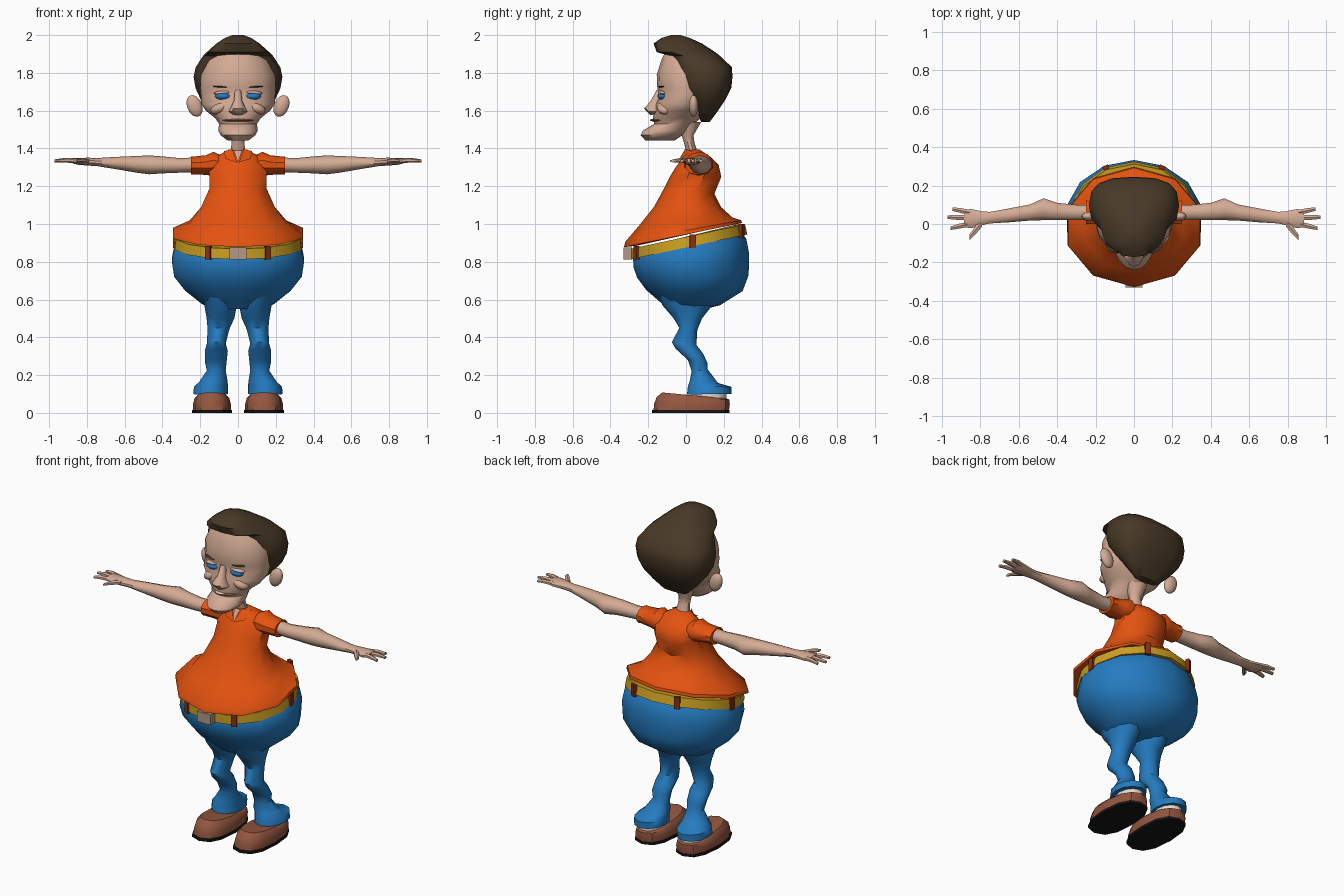
import bpy, bmesh, math
from mathutils import Matrix, Vector


def material(name, rgb):
    m = bpy.data.materials.new(name)
    m.diffuse_color = (*rgb, 1)
    return m


ORANGE = material("orange cloth", (0.78, 0.085, 0.005))
BLUE = material("blue denim", (0.018, 0.2, 0.53))
HAIR = material("dark brown hair", (0.065, 0.04, 0.02))
SKIN = material("skin", (0.66, 0.41, 0.3))
YELLOW = material("yellow leather", (0.6, 0.35, 0.015))
RUST = material("rust loops", (0.25, 0.03, 0.006))
SHOE = material("shoe brown", (0.3, 0.095, 0.05))
SOLE = material("black rubber", (0.008, 0.008, 0.008))
BUCKLE = material("buckle tan", (0.45, 0.32, 0.25))
SOCK = material("pale sock", (0.75, 0.7, 0.62))


def finish(name, bm, mat, mirror=False, angle=42):
    bmesh.ops.recalc_face_normals(bm, faces=bm.faces)
    me = bpy.data.meshes.new(name)
    bm.to_mesh(me)
    bm.free()
    me.materials.append(mat)
    me.shade_smooth()
    me.set_sharp_from_angle(angle=math.radians(angle))
    ob = bpy.data.objects.new(name, me)
    bpy.context.collection.objects.link(ob)
    if mirror:
        ob.modifiers.new("mirror", 'MIRROR')
    return ob


def unit(n, e):
    pts = []
    for i in range(n):
        a = 2 * math.pi * i / n
        s, c = math.sin(a), -math.cos(a)
        pts.append((math.copysign(abs(s) ** (2 / e), s), math.copysign(abs(c) ** (2 / e), c)))
    w = max(p[0] for p in pts)
    return [(x / w, y) for x, y in pts]


def loft(name, rings, mat, mirror=False, angle=42):
    bm = bmesh.new()
    vs = [[bm.verts.new(p) for p in r] for r in rings]
    n = len(vs[0])
    for a, b in zip(vs, vs[1:]):
        for i in range(n):
            bm.faces.new((a[i], a[(i + 1) % n], b[(i + 1) % n], b[i]))
    bm.faces.new(vs[0])
    bm.faces.new(vs[-1])
    return finish(name, bm, mat, mirror, angle)


def stack(name, secs, mat, n=12, e=2, cx=None, **kw):
    """Upright loft; section = ([centre x,] half width, front y, front z, back y, back z)."""
    rings = []
    for s in secs:
        x0, hw, yf, zf, yb, zb = s if len(s) == 6 else (cx or 0, *s)
        rings.append([(x0 + hw * u, (yf + yb) / 2 + (yb - yf) / 2 * v,
                       (zf + zb) / 2 + (zb - zf) / 2 * v) for u, v in unit(n, e)])
    return loft(name, rings, mat, **kw)


def limb(name, secs, mat, n=8):
    """Sideways loft, mirrored; section = (x, centre y, centre z, y radius, z radius)."""
    return loft(name, [[(x, y + ry * u, z + rz * v) for u, v in unit(n, 2)]
                       for x, y, z, ry, rz in secs], mat, mirror=True)


def ball(name, loc, rad, mat, mirror=False, rot=0, seg=14):
    bm = bmesh.new()
    m = Matrix.Translation(loc) @ Matrix.Rotation(rot, 4, 'Y') @ Matrix.Diagonal((*rad, 1))
    bmesh.ops.create_uvsphere(bm, u_segments=seg, v_segments=8, radius=1, matrix=m)
    return finish(name, bm, mat, mirror, 60)


def box(name, loc, size, mat, mirror=False, rot=0):
    bm = bmesh.new()
    m = Matrix.Translation(loc) @ Matrix.Rotation(rot, 4, 'Z') @ Matrix.Diagonal((*size, 1))
    bmesh.ops.create_cube(bm, size=1, matrix=m)
    return finish(name, bm, mat, mirror)


# Shoes, soles and socks
stack("sole", [(.106, -.18, 0, .23, 0), (.106, -.18, .016, .23, .016)], SOLE,
      e=2.5, cx=.138, mirror=True)
stack("shoe", [(.1, -.172, .016, .228, .016), (.1, -.168, .05, .232, .045),
               (.092, -.155, .085, .23, .07), (.078, -.125, .108, .215, .076)],
      SHOE, e=2.5, cx=.138, mirror=True)
stack("sock", [(.07, .03, .06, .215, .06), (.07, .03, .11, .215, .11)], SOCK, cx=.14, mirror=True)

# Trousers: legs and round seat
stack("trouser_leg", [
    (.144, .08, .02, .1, .225, .1), (.145, .092, .005, .098, .24, .1),
    (.143, .09, .01, .14, .24, .138), (.13, .075, .02, .17, .17, .158),
    (.115, .05, .03, .22, .115, .23), (.118, .058, .01, .28, .113, .265),
    (.115, .061, -.055, .34, .09, .315), (.115, .05, -.075, .375, .055, .36),
    (.103, .058, -.035, .45, .06, .44), (.093, .073, -.065, .5, .085, .5),
    (.092, .086, -.125, .57, .14, .57), (.1, .1, -.15, .63, .17, .63)], BLUE, mirror=True)
stack("trouser_seat", [
    (.14, -.1, .55, .1, .55), (.19, -.135, .585, .18, .57), (.28, -.21, .65, .3, .645),
    (.338, -.258, .715, .332, .73), (.35, -.278, .77, .333, .85),
    (.338, -.28, .82, .32, .92), (.315, -.265, .85, .285, .965)], BLUE, n=14)

# Belt with loops and buckle
stack("belt", [(.3, -.26, .82, .28, .95), (.335, -.298, .812, .325, .945),
               (.328, -.298, .868, .312, .998), (.29, -.26, .87, .27, .998)], YELLOW, n=14, angle=30)
for label, deg in (("front", 28), ("side", 94), ("back", 154)):
    a = math.radians(deg)
    y = .0135 - .312 * math.cos(a)
    box("belt_loop_" + label, (.334 * math.sin(a), y, .905 + .21 * (y - .0135)),
        (.032, .02, .072), RUST, True, a)
box("buckle", (0, -.308, .844), (.09, .045, .062), BUCKLE)

# Shirt body with flared, tilted hem
stack("shirt", [
    (.29, -.26, .885, .25, 1.0), (.345, -.328, .878, .297, 1.005), (.343, -.322, .905, .292, 1.02),
    (.255, -.25, .99, .245, 1.035), (.195, -.17, 1.09, .185, 1.09), (.152, -.11, 1.2, .15, 1.16),
    (.15, -.08, 1.26, .187, 1.25), (.16, -.055, 1.3, .172, 1.315), (.12, -.02, 1.35, .13, 1.355),
    (.05, 0, 1.39, .07, 1.395)], ORANGE, n=10)
limb("sleeve", [(.07, .065, 1.31, .06, .045), (.13, .068, 1.318, .075, .064),
                (.17, .065, 1.312, .066, .052), (.235, .06, 1.31, .06, .047),
                (.25, .06, 1.31, .062, .049), (.25, .06, 1.31, .045, .04)], ORANGE, n=10)

# Open neckline with a collar flap each side
bm = bmesh.new()
bm.faces.new([bm.verts.new(p) for p in ((0, -.044, 1.325), (.022, -.008, 1.39), (-.022, -.008, 1.39))])
finish("neck_opening", bm, SKIN)
bm = bmesh.new()
flap = [bm.verts.new(p) for p in ((.004, -.047, 1.325), (.065, -.034, 1.345),
                                  (.075, .03, 1.385), (.03, -.004, 1.398))]
bm.faces.new(flap)
finish("collar_flap", bm, ORANGE, True)

# Arms, hands and fingers
limb("arm", [(.2, .06, 1.315, .04, .04), (.3, .06, 1.31, .04, .038), (.4, .065, 1.313, .045, .045),
             (.47, .077, 1.313, .057, .05), (.54, .06, 1.316, .042, .044), (.65, .045, 1.323, .036, .032),
             (.75, .033, 1.328, .03, .021), (.79, .03, 1.33, .036, .021),
             (.85, .028, 1.332, .05, .018), (.885, .028, 1.336, .044, .012)], SKIN, n=10)
fingers = {"back": ((.85, .06), (.945, .078)), "middle": ((.86, .032), (.972, .036)),
           "front": ((.86, .0), (.955, -.022)), "thumb": ((.79, .01), (.855, -.068))}
for label, ((x0, y0), (x1, y1)) in fingers.items():
    r = .022 if label == "thumb" else .013
    limb("finger_" + label, [(x0, y0, 1.334, r, .013), ((x0 + x1) / 2, (y0 + y1) / 2, 1.338, r, .012),
                             (x1, y1, 1.334, r * .7, .008)], SKIN, n=6)

# Neck and head with a jutting chin
stack("neck", [(.042, .005, 1.36, .065, 1.37), (.034, -.008, 1.42, .045, 1.43),
               (.036, -.02, 1.46, .04, 1.47), (.06, -.05, 1.54, .08, 1.54)], SKIN, n=10)
stack("head", [(hw, yf, z, yb, z) for z, hw, yf, yb in (
    (1.442, .055, -.215, -.06), (1.47, .092, -.24, -.02), (1.495, .105, -.228, .01),
    (1.53, .1, -.168, .04), (1.56, .12, -.176, .08), (1.6, .17, -.165, .1),
    (1.635, .195, -.162, .12), (1.68, .197, -.142, .14), (1.72, .2, -.152, .15),
    (1.79, .198, -.155, .17), (1.87, .165, -.13, .16), (1.93, .1, -.1, .1))], SKIN, n=16)
ball("ear", (.23, .04, 1.625), (.04, .025, .06), SKIN, True, math.radians(22))

# Face
stack("nose", [(.025, -.19, 1.578, -.12, 1.58), (.05, -.208, 1.595, -.12, 1.595),
               (.04, -.222, 1.612, -.12, 1.615), (.022, -.188, 1.65, -.12, 1.655),
               (.016, -.155, 1.71, -.12, 1.71)], SKIN, n=10)
ball("eye", (.08, -.125, 1.677), (.042, .026, .02), BLUE, True)
ball("eyelid", (.08, -.122, 1.696), (.05, .026, .011), SKIN, True, math.radians(5))
ball("eyebrow", (.085, -.128, 1.726), (.05, .02, .004), HAIR, True, math.radians(-3))
ball("cheek", (.095, -.11, 1.615), (.055, .045, .03), SKIN, True, math.radians(25))
ball("lips", (0, -.12, 1.549), (.085, .07, .01), SHOE)
ball("teeth", (0, -.12, 1.553), (.045, .073, .004), SOCK)

# Hair cap with a forward quiff
stack("hair", [(hw, yf, z, yb, z) for z, hw, yf, yb in (
    (1.54, .08, .08, .125), (1.6, .145, .055, .17), (1.66, .198, .01, .21), (1.72, .225, -.035, .24),
    (1.78, .235, -.05, .246), (1.83, .224, -.06, .243), (1.89, .185, -.085, .18),
    (1.91, .165, -.155, .155), (1.955, .115, -.172, .085), (1.985, .07, -.13, .02),
    (2.0, .03, -.08, -.03))], HAIR, n=16, e=2.7, angle=50)
